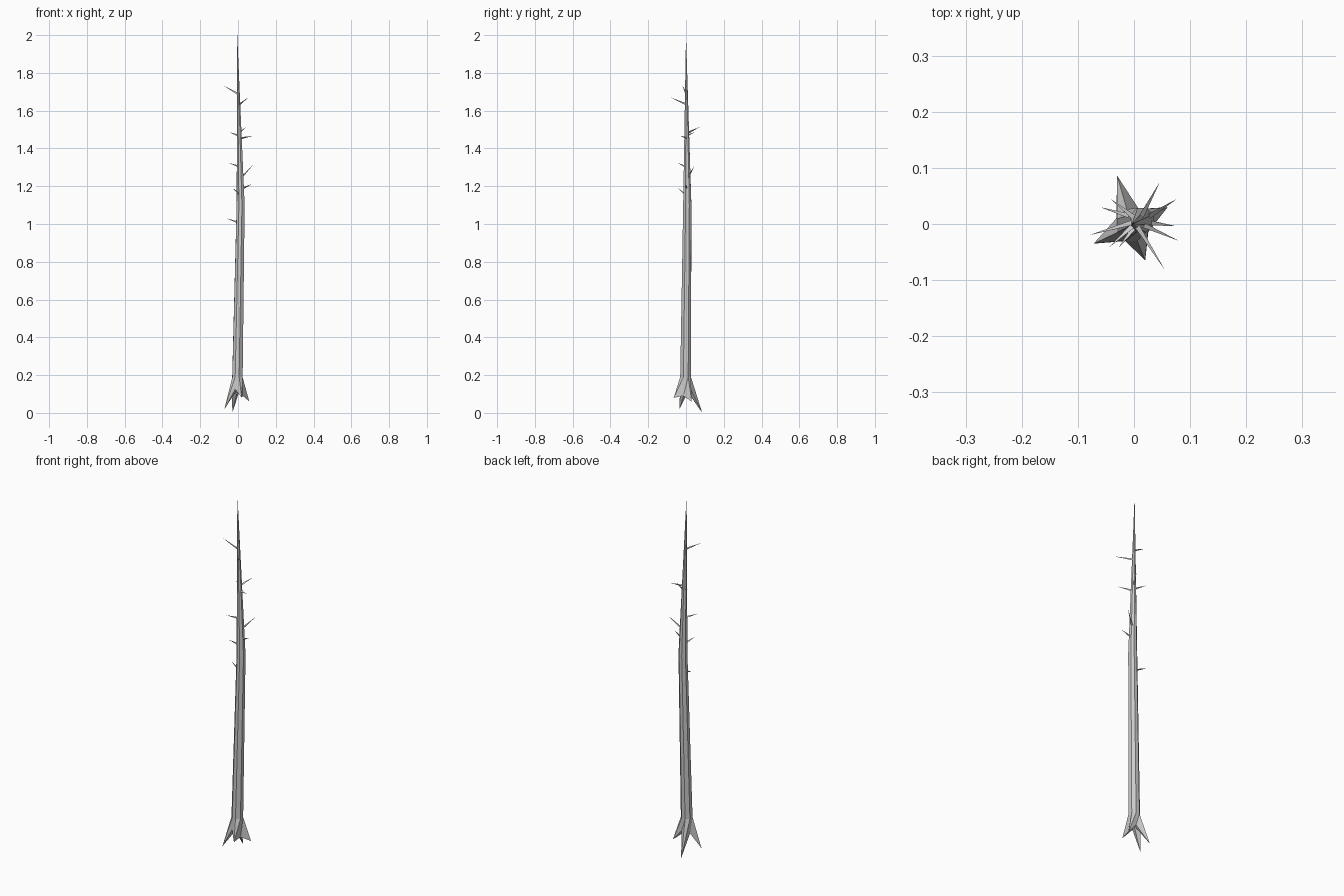
import bpy, bmesh, math
from mathutils import Vector

if "Cube" in bpy.data.objects:
    bpy.data.objects.remove(bpy.data.objects["Cube"])


def finish(bm, name):
    bmesh.ops.recalc_face_normals(bm, faces=bm.faces)
    me = bpy.data.meshes.new(name)
    bm.to_mesh(me)
    bm.free()
    ob = bpy.data.objects.new(name, me)
    bpy.context.collection.objects.link(ob)
    return ob


LOW, BEND, TIP = Vector((-0.003, -0.002, 0.19)), Vector((0.014, 0.007, 1.1)), Vector((-0.004, 0, 2.0))
LOW_R, BEND_R = 0.030, 0.023
roots = [(0.06, 0.03, 0.06), (-0.03, 0.086, 0.0), (-0.072, -0.035, 0.02), (0.02, -0.065, 0.08)]
valley_z = [0.12, 0.11, 0.125, 0.09]

# eight-sided trunk tapering to a point, with four pointed roots
bm = bmesh.new()
angles = []
for i, r in enumerate(roots):
    a = math.atan2(r[1], r[0])
    n = roots[(i + 1) % 4]
    step = (math.atan2(n[1], n[0]) - a) % math.tau
    angles += [a, a + step / 2]


def ring(c, r):
    return [bm.verts.new(c + Vector((math.cos(a) * r, math.sin(a) * r, 0))) for a in angles]


foot = []
for i in range(4):
    a = angles[2 * i + 1]
    foot.append(bm.verts.new(roots[i]))
    foot.append(bm.verts.new((LOW.x + 0.031 * math.cos(a), LOW.y + 0.031 * math.sin(a), valley_z[i])))
low, bend = ring(LOW, LOW_R), ring(BEND, BEND_R)
apex = bm.verts.new(TIP)
under = bm.verts.new((0, 0, 0.13))
for i in range(8):
    j = (i + 1) % 8
    bm.faces.new((foot[i], foot[j], under))
    bm.faces.new((foot[i], foot[j], low[j]))
    bm.faces.new((foot[i], low[j], low[i]))
    bm.faces.new((low[i], low[j], bend[j], bend[i]))
    bm.faces.new((bend[i], bend[j], apex))
finish(bm, "trunk")

# thin twig spikes: base height, then tip position
twigs = [(1.69, -0.08, -0.02, 1.735), (1.635, 0.055, -0.082, 1.67), (1.485, 0.046, 0.075, 1.515),
         (1.47, -0.042, 0.045, 1.485), (1.455, 0.08, -0.03, 1.467), (1.305, -0.045, -0.042, 1.322),
         (1.25, 0.077, 0.045, 1.31), (1.19, 0.075, -0.004, 1.212), (1.16, -0.028, -0.043, 1.19),
         (1.01, -0.06, 0.03, 1.03)]
bm = bmesh.new()
for z, *tip in twigs:
    tip = Vector(tip)
    if z > BEND.z:
        t = (z - BEND.z) / (TIP.z - BEND.z)
        c, r = BEND.lerp(TIP, t), BEND_R * (1 - t)
    else:
        t = (z - LOW.z) / (BEND.z - LOW.z)
        c, r = LOW.lerp(BEND, t), LOW_R + (BEND_R - LOW_R) * t
    out = Vector((tip.x - c.x, tip.y - c.y, 0)).normalized()
    base = c + out * r * 0.75
    d = (tip - base).normalized()
    u = d.cross(Vector((0, 0, 1))).normalized()
    w = d.cross(u)
    vs = [bm.verts.new(base + 0.006 * (u * math.cos(k * math.tau / 3) + w * math.sin(k * math.tau / 3)))
          for k in range(3)]
    top = bm.verts.new(tip)
    bm.faces.new(vs)
    for k in range(3):
        bm.faces.new((vs[k], vs[(k + 1) % 3], top))
finish(bm, "twigs")
